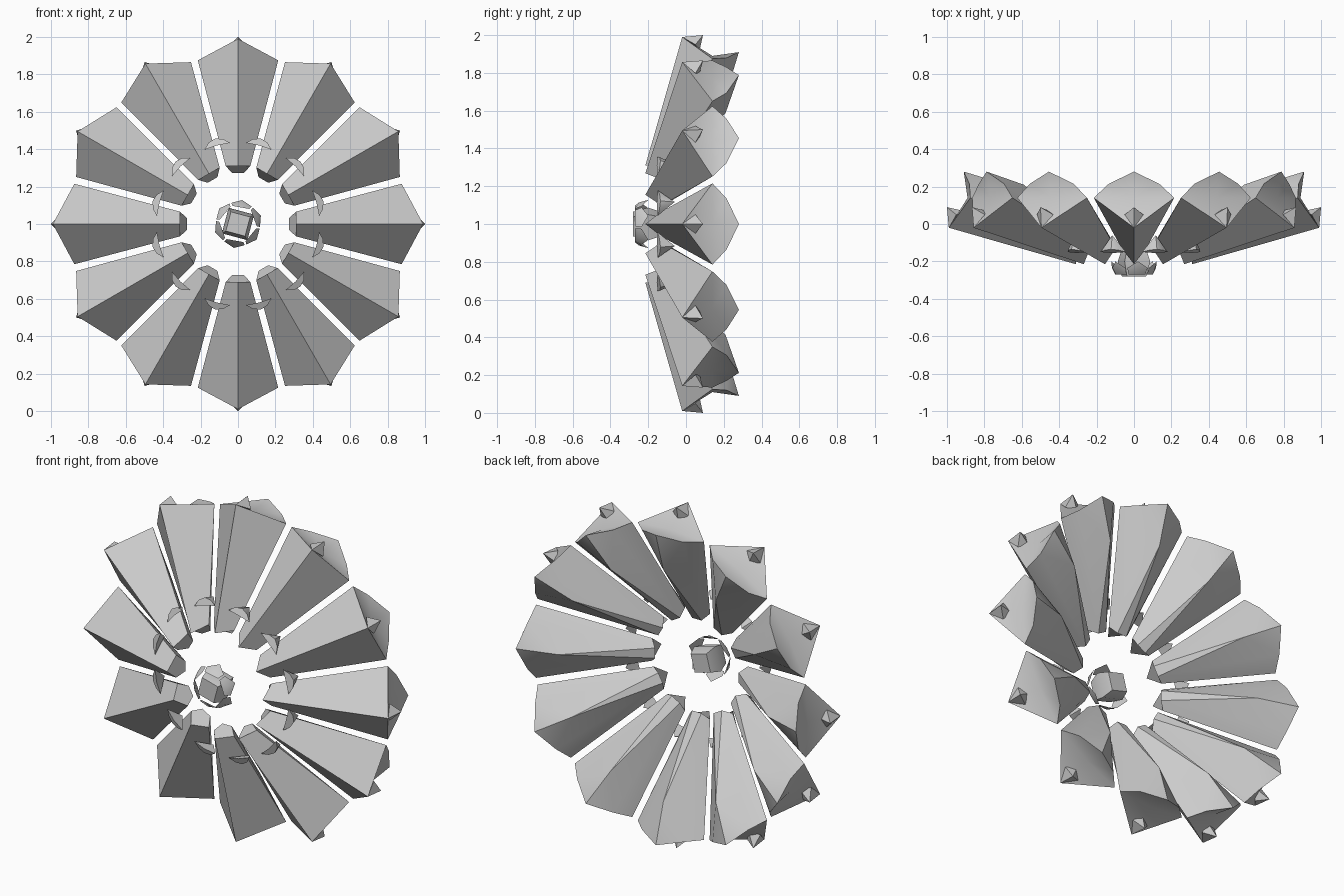
import bpy, bmesh, math

if "Cube" in bpy.data.objects:
    bpy.data.objects.remove(bpy.data.objects["Cube"])


def build(name, verts, faces, angle=0.0):
    """Points are (radius, tangent, depth), turned by angle round the wheel centre."""
    c, s = math.cos(angle), math.sin(angle)
    bm = bmesh.new()
    vs = [bm.verts.new((r * c - t * s, y, 1 + r * s + t * c)) for r, t, y in verts]
    for f in faces:
        bm.faces.new([vs[i] for i in f]).smooth = True
    bmesh.ops.recalc_face_normals(bm, faces=bm.faces)
    me = bpy.data.meshes.new(name)
    bm.to_mesh(me)
    bm.free()
    me.set_sharp_from_angle(angle=math.radians(32))
    ob = bpy.data.objects.new(name, me)
    bpy.context.collection.objects.link(ob)
    return ob


# Petal crystal: outer rim, hollow end centre, back ridge point, narrow inner end
petal = [(.99, 0, -.02), (.875, .215, .14), (.88, .135, .215), (.91, 0, .28),
         (.88, -.135, .215), (.875, -.215, .14),
         (.89, 0, .14), (.68, 0, .21),
         (.31, 0, -.215), (.31, .066, -.13), (.272, .03, -.10),
         (.272, -.03, -.10), (.31, -.066, -.13)]
petal_faces = [(i, (i + 1) % 6, 6) for i in range(6)]
petal_faces += [(0, 1, 9, 8), (0, 8, 12, 5), (1, 2, 10, 9), (5, 12, 11, 4),
                (2, 7, 10), (4, 11, 7), (7, 11, 10),
                (2, 3, 7), (3, 4, 7), (8, 9, 10, 11, 12)]

# Small overhanging tooth on each petal tip
tooth = [(.99, 0, -.02), (.95, .05, .05), (1.0, 0, .09), (.95, -.05, .05), (.91, 0, .07)]
tooth_faces = [(0, 1, 2), (0, 2, 3), (1, 4, 2), (2, 4, 3), (0, 3, 4, 1)]

# Crescent wedge in each gap: sloped front, point at the back
wedge = [(.43, -.07, -.15), (.435, 0, -.155), (.43, .07, -.15), (.46, .04, -.14),
         (.473, 0, -.135), (.46, -.04, -.14), (.45, 0, -.06)]
wedge_faces = [tuple(range(6))] + [(i, (i + 1) % 6, 6) for i in range(6)]

for k in range(12):
    a = math.radians(30 * k)
    build(f"petal_{k}", petal, petal_faces, a)
    build(f"petal_tooth_{k}", tooth, tooth_faces, a)
    build(f"gap_wedge_{k}", wedge, wedge_faces, a + math.radians(15))

# Claws round the centre
claw = [(.09, -.045, -.27), (.09, .045, -.27), (.13, .0, -.20),
        (.105, -.055, -.235), (.105, .055, -.235), (.115, 0, -.25)]
claw_faces = [(0, 1, 5), (0, 5, 3), (1, 4, 5), (3, 5, 2), (5, 4, 2), (0, 3, 2, 4, 1)]
for k in range(6):
    build(f"centre_claw_{k}", claw, claw_faces, math.radians(60 * k + 20))

# Tilted centre block with a wider waist
rings = [(-.28, .075), (-.20, .10), (-.135, .075)]
block = [(r * math.cos(math.pi / 2 * i), r * math.sin(math.pi / 2 * i), y)
         for y, r in rings for i in range(4)]
block_faces = [(0, 1, 2, 3), (8, 9, 10, 11)]
block_faces += [(j * 4 + i, j * 4 + (i + 1) % 4, j * 4 + 4 + (i + 1) % 4, j * 4 + 4 + i)
                for j in range(2) for i in range(4)]
build("centre_block", block, block_faces, math.radians(30))
